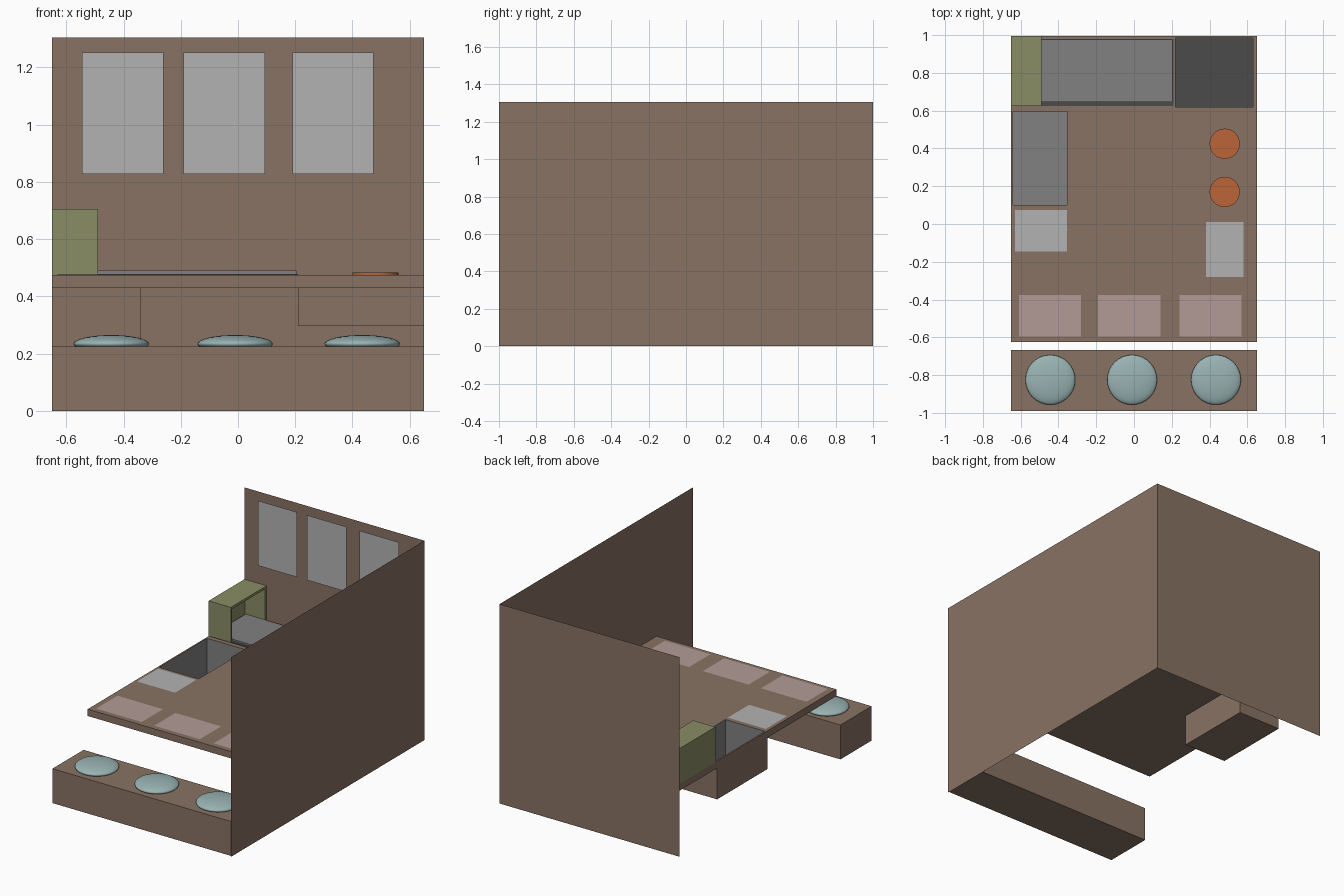
import bpy, bmesh

if "Cube" in bpy.data.objects:
    bpy.data.objects.remove(bpy.data.objects["Cube"])


def material(name, rgb):
    m = bpy.data.materials.new(name)
    m.diffuse_color = (*rgb, 1)
    m.use_nodes = True
    m.node_tree.nodes["Principled BSDF"].inputs["Base Color"].default_value = m.diffuse_color
    return m


WOOD = material("wood", (0.25, 0.17, 0.125))
STEEL = material("steel", (0.22, 0.22, 0.22))
DARK = material("dark_steel", (0.07, 0.07, 0.07))
GREEN = material("green", (0.25, 0.27, 0.13))
PAPER = material("paper", (0.45, 0.45, 0.45))
PINK = material("pink", (0.45, 0.33, 0.31))
ORANGE = material("orange", (0.50, 0.13, 0.04))
TEAL = material("teal", (0.32, 0.45, 0.45))


def mesh_object(name, bm, mat):
    bmesh.ops.recalc_face_normals(bm, faces=bm.faces)
    me = bpy.data.meshes.new(name)
    bm.to_mesh(me)
    bm.free()
    me.materials.append(mat)
    ob = bpy.data.objects.new(name, me)
    bpy.context.collection.objects.link(ob)
    return ob


def box(name, x, y, z, mat):
    """Box from (min, max) pairs."""
    bm = bmesh.new()
    bmesh.ops.create_cube(bm, size=1)
    for v in bm.verts:
        v.co = [r[0] if c < 0 else r[1] for r, c in zip((x, y, z), v.co)]
    return mesh_object(name, bm, mat)


def sheet(name, corners, mat):
    """Single flat panel."""
    bm = bmesh.new()
    bm.faces.new([bm.verts.new(c) for c in corners])
    return mesh_object(name, bm, mat)


def flat_sheet(name, x, y, z, mat):
    return sheet(name, [(x[0], y[0], z), (x[1], y[0], z), (x[1], y[1], z), (x[0], y[1], z)], mat)


def upright_sheet(name, x, y, z, mat):
    return sheet(name, [(x[0], y, z[0]), (x[1], y, z[0]), (x[1], y, z[1]), (x[0], y, z[1])], mat)


def cut(ob, cutter):
    mod = ob.modifiers.new("cut", 'BOOLEAN')
    mod.operation = 'DIFFERENCE'
    mod.solver = 'EXACT'
    mod.material_mode = 'TRANSFER'
    mod.object = cutter
    cutter.hide_render = True
    cutter.display_type = 'WIRE'


W = 0.65
TOP = 0.475

# Walls
upright_sheet("back_wall", (-W, W), 0.998, (0, 1.305), WOOD)
sheet("right_wall", [(W, -1, 0), (W, 1, 0), (W, 1, 1.305), (W, -1, 1.305)], WOOD)

# Counter with two sunken basins
counter = box("counter_top", (-W, W), (-0.625, 0.995), (0.43, TOP), WOOD)
sink_housing = box("sink_housing", (-W, -0.34), (0.088, 0.606), (0.225, 0.43), WOOD)
fryer_housing = box("fryer_housing", (0.21, W), (0.61, 0.995), (0.297, 0.43), WOOD)
sink_cutter = box("sink_cutter", (-0.64, -0.355), (0.1, 0.595), (0.237, 0.6), STEEL)
fryer_cutter = box("fryer_cutter", (0.22, 0.63), (0.62, 0.985), (0.31, 0.6), DARK)
for ob, cutters in ((counter, (sink_cutter, fryer_cutter)),
                    (sink_housing, (sink_cutter,)), (fryer_housing, (fryer_cutter,))):
    for c in cutters:
        cut(ob, c)

# Griddle
box("griddle_base", (-0.63, 0.21), (0.625, 0.98), (TOP, 0.479), DARK)
box("griddle_plate", (-0.63, 0.205), (0.645, 0.978), (0.479, 0.49), STEEL)

# Hood over the griddle's left end, open towards the right
hood = box("griddle_hood", (-W, -0.49), (0.625, 0.995), (TOP, 0.706), GREEN)
cut(hood, box("hood_cutter", (-0.637, -0.4), (0.64, 0.98), (0.4, 0.69), GREEN))

# Boards lying on the counter
flat_sheet("left_board", (-0.63, -0.355), (-0.145, 0.075), 0.478, PAPER)
flat_sheet("right_board", (0.38, 0.58), (-0.28, 0.01), 0.478, PAPER)
for i, x in enumerate((-0.61, -0.19, 0.24)):
    flat_sheet(f"place_mat_{i + 1}", (x, x + 0.33), (-0.595, -0.375), 0.478, PINK)

# Burners
for i, y in enumerate((0.425, 0.17)):
    bpy.ops.mesh.primitive_cylinder_add(vertices=32, radius=0.08, depth=0.01,
                                        location=(0.48, y, TOP + 0.004))
    ob = bpy.context.object
    ob.name = f"burner_{i + 1}"
    ob.data.materials.append(ORANGE)
    bpy.ops.object.shade_smooth_by_angle()

# Order cards on the back wall
for i, x in enumerate((-0.545, -0.19, 0.19)):
    upright_sheet(f"order_card_{i + 1}", (x, x + 0.284), 0.985, (0.827, 1.252), PAPER)

# Bench with round cushions
box("bench", (-W, W), (-0.99, -0.668), (0, 0.225), WOOD)
for i, x in enumerate((-0.443, -0.01, 0.434)):
    bpy.ops.mesh.primitive_uv_sphere_add(segments=32, ring_count=16, radius=1,
                                         location=(x, -0.825, 0.234))
    ob = bpy.context.object
    ob.name = f"cushion_{i + 1}"
    ob.scale = (0.132, 0.132, 0.031)
    ob.data.materials.append(TEAL)
    bpy.ops.object.shade_smooth()
